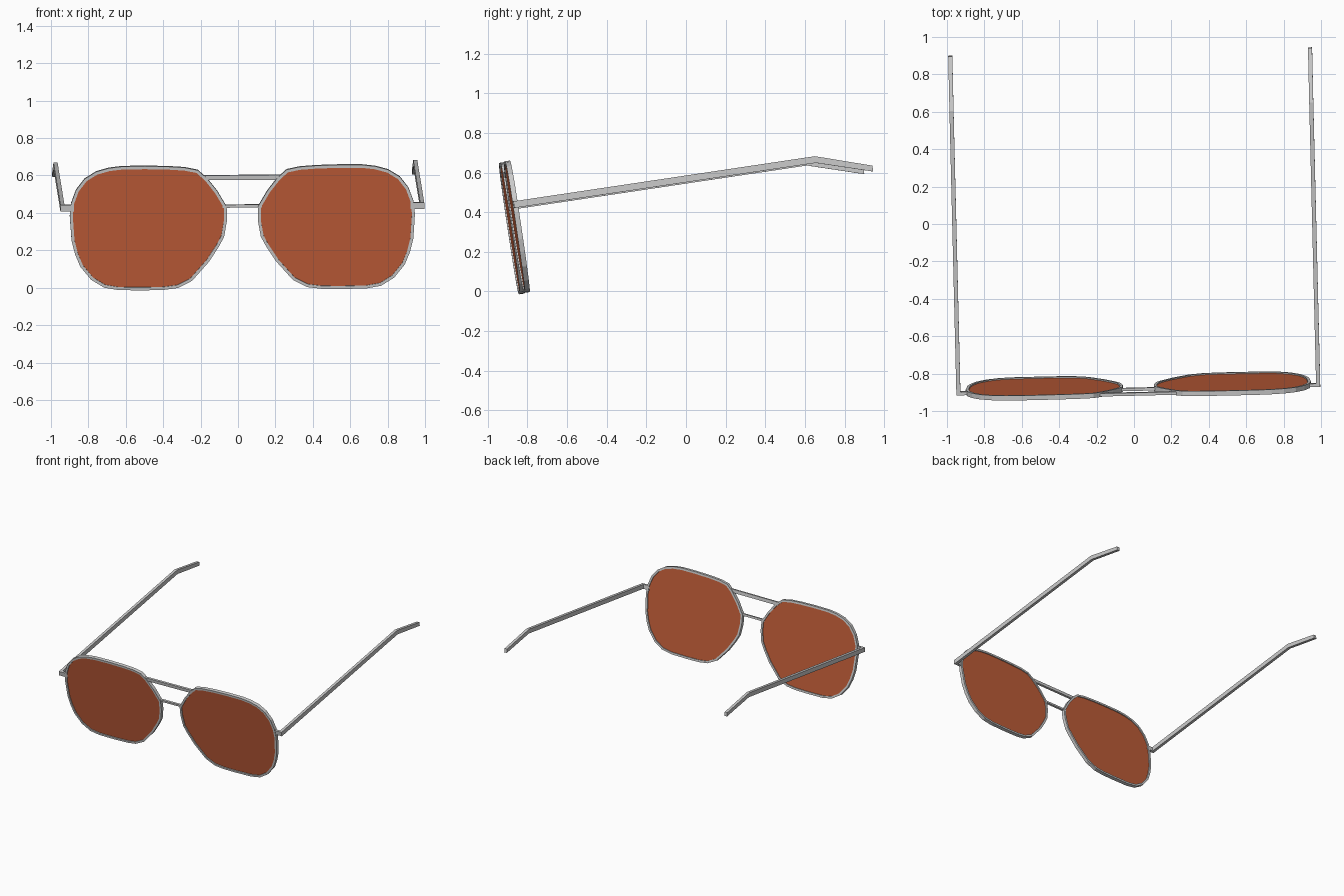
import bpy, bmesh, math
from mathutils import Matrix, Vector

if "Cube" in bpy.data.objects:
    bpy.data.objects.remove(bpy.data.objects["Cube"])

# The whole pair rests tilted: slight yaw, temples rising to the back, tiny roll
POSE = (Matrix.Translation((0.023, -0.882, 0.43))
        @ Matrix.Rotation(math.radians(1.4), 4, 'Z')
        @ Matrix.Rotation(math.radians(8.5), 4, 'X')
        @ Matrix.Rotation(math.radians(-0.4), 4, 'Y'))

# Right lens outline (x, height), clockwise from the top inner corner
OUTLINE = [(.245, .617), (.31, .63), (.40, .636), (.52, .639), (.64, .638),
           (.71, .63), (.775, .612), (.832, .577), (.875, .522), (.90, .455),
           (.907, .39), (.898, .26), (.88, .19), (.854, .128), (.80, .062),
           (.735, .022), (.66, .009), (.52, .007), (.42, .009), (.35, .018),
           (.28, .053), (.193, .15), (.14, .23), (.113, .28), (.099, .36),
           (.099, .43), (.147, .51), (.20, .577)]
OUTLINE = [Vector((x, (z - 0.43) / 0.989)) for x, z in OUTLINE]


def inset(points, d):
    """Shrink a clockwise outline by d."""
    out = []
    for i, p in enumerate(points):
        a = (p - points[i - 1]).normalized()
        b = (points[(i + 1) % len(points)] - p).normalized()
        n = Vector((a.y + b.y, -a.x - b.x)).normalized()
        out.append(p - n * d)
    return out


def finish(name, bm, mirror=True, material=None):
    bmesh.ops.recalc_face_normals(bm, faces=bm.faces)
    mesh = bpy.data.meshes.new(name)
    bm.to_mesh(mesh)
    bm.free()
    obj = bpy.data.objects.new(name, mesh)
    bpy.context.collection.objects.link(obj)
    obj.matrix_world = POSE
    if mirror:
        obj.modifiers.new("Mirror", 'MIRROR').use_mirror_merge = False
    if material:
        mesh.materials.append(material)
    return obj


def box(name, lo, hi, mirror=True):
    bm = bmesh.new()
    size = Vector(hi) - Vector(lo)
    mid = (Vector(hi) + Vector(lo)) / 2
    bmesh.ops.create_cube(bm, size=1, matrix=Matrix.Translation(mid) @ Matrix.Diagonal((*size, 1)))
    return finish(name, bm, mirror)


# Rims: square-section rings
bm = bmesh.new()
outer, inner = OUTLINE, inset(OUTLINE, 0.016)
loops = [[bm.verts.new((p.x, y, p.y)) for p in pts]
         for pts, y in ((outer, -.013), (outer, .013), (inner, .013), (inner, -.013))]
for k in range(4):
    a, b = loops[k], loops[(k + 1) % 4]
    for i in range(len(a)):
        j = (i + 1) % len(a)
        bm.faces.new((a[i], a[j], b[j], b[i]))
finish("rims", bm)

# Lenses: thin tinted plates
tint = bpy.data.materials.new("orange_tint")
tint.diffuse_color = (0.53, 0.11, 0.04, 1)
tint.use_nodes = True
tint.node_tree.nodes["Principled BSDF"].inputs["Base Color"].default_value = tint.diffuse_color
bm = bmesh.new()
edge = inset(OUTLINE, 0.012)
front = bm.faces.new([bm.verts.new((p.x, -.006, p.y)) for p in edge])
ext = bmesh.ops.extrude_face_region(bm, geom=[front], use_keep_orig=True)
bmesh.ops.translate(bm, vec=(0, .012, 0), verts=[v for v in ext["geom"] if isinstance(v, bmesh.types.BMVert)])
finish("lenses", bm, material=tint)

# Brow bar and nose bridge
box("brow_bar", (-.205, -.010, .149), (.205, .006, .175), False)
box("nose_bridge", (-.105, -.008, -.001), (.105, .008, .015), False)

# Hinge end pieces
box("hinges", (.900, -.009, -.014), (.973, .009, .020))

# Temples with a bent-down ear tip
bm = bmesh.new()
sections = [(-.009, .003, .017), (1.53, .003, .017), (1.81, -.085, .015)]
rings = [[bm.verts.new((x, y, z + s * h)) for x, s in ((.951, -1), (.973, -1), (.973, 1), (.951, 1))]
         for y, z, h in sections]
for a, b in zip(rings, rings[1:]):
    for i in range(4):
        j = (i + 1) % 4
        bm.faces.new((a[i], a[j], b[j], b[i]))
bm.faces.new(rings[0])
bm.faces.new(rings[-1])
finish("temples", bm)
